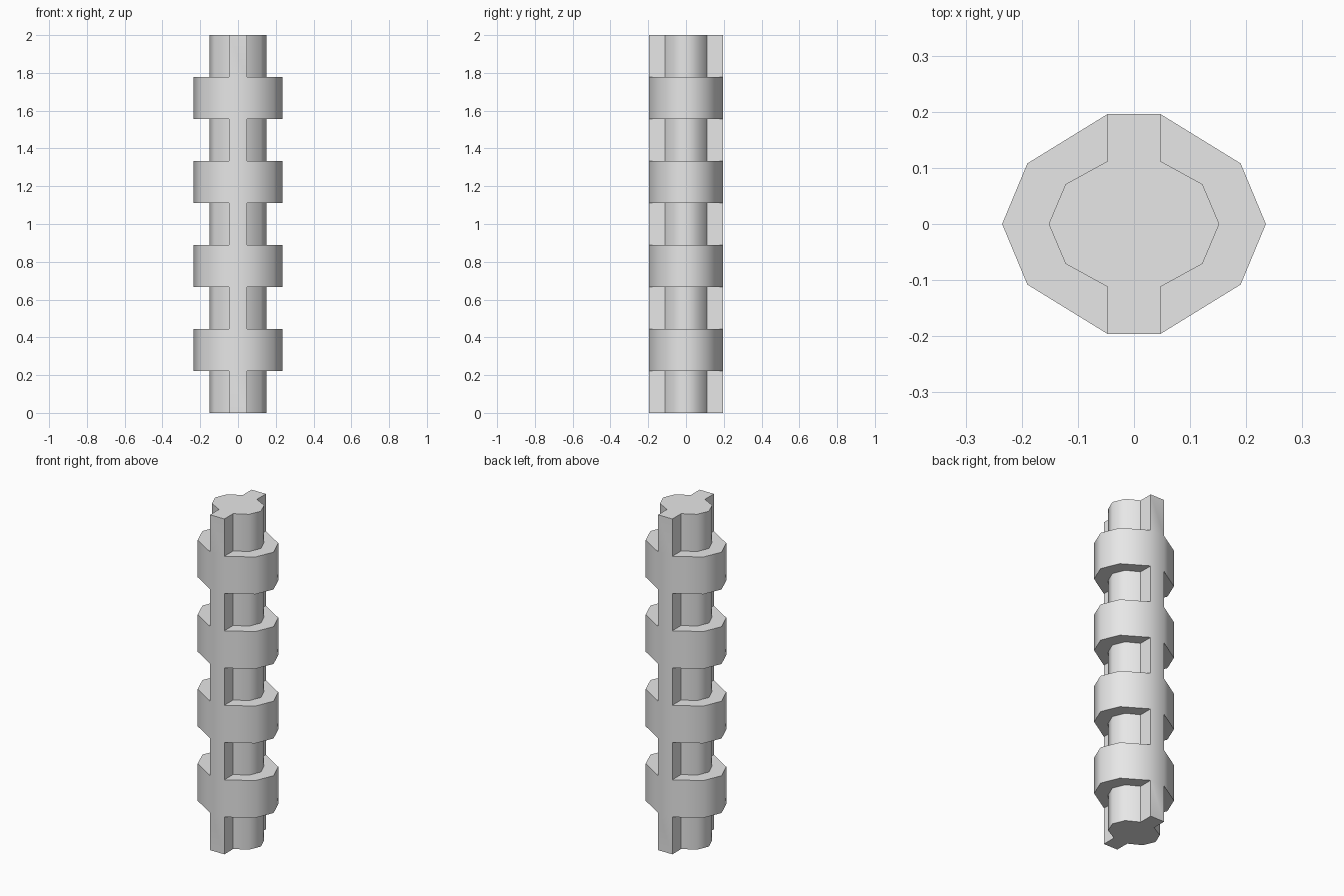
import bpy
import bmesh
import math

cube = bpy.data.objects.get("Cube")
if cube:
    bpy.data.objects.remove(cube, do_unlink=True)

HEIGHT = 2.0
LAYERS = 9

# Right half of each cross-section, running from back rib edge to front rib edge
collar = [(0.047, 0.196), (0.19, 0.108), (0.235, 0),
          (0.19, -0.108), (0.047, -0.196)]
core = [(0.047, 0.196), (0.047, 0.112), (0.122, 0.071), (0.152, 0),
        (0.122, -0.071), (0.047, -0.112), (0.047, -0.196)]


def full_loop(half):
    """Close a half profile with its half-turn copy."""
    return half + [(-x, -y) for x, y in half]


bm = bmesh.new()


def add_face(points):
    return bm.faces.new([bm.verts.new(p) for p in points])


def at_height(points, z):
    return [(x, y, z) for x, y in points]


# Side walls: plain core and wide collar alternate up the column
levels = [HEIGHT * i / LAYERS for i in range(LAYERS + 1)]
for i, (low, high) in enumerate(zip(levels, levels[1:])):
    loop = full_loop(collar if i % 2 else core)
    for a, b in zip(loop, loop[1:] + loop[:1]):
        add_face([(*a, low), (*b, low), (*b, high), (*a, high)])

# Ledges between core and collar on both sides of the ribs
ledge = collar + core[-2:0:-1]
for z in levels[1:-1]:
    for side in (1, -1):
        add_face(at_height([(x * side, y) for x, y in ledge], z))

# End caps
for z in (0, HEIGHT):
    add_face(at_height(full_loop(core), z))

bmesh.ops.remove_doubles(bm, verts=bm.verts[:], dist=0.0001)
bmesh.ops.recalc_face_normals(bm, faces=bm.faces[:])

mesh = bpy.data.meshes.new("ribbed_column")
bm.to_mesh(mesh)
bm.free()
column = bpy.data.objects.new("ribbed_column", mesh)
bpy.context.collection.objects.link(column)

# Single grey colour
grey = bpy.data.materials.new("light_grey")
grey.use_nodes = True
colour = (0.8, 0.8, 0.8, 1)
grey.diffuse_color = colour
for node in grey.node_tree.nodes:
    if node.type == "BSDF_PRINCIPLED":
        node.inputs["Base Color"].default_value = colour
mesh.materials.append(grey)

# Smooth round the collars, sharp at ledges and rib corners
bpy.ops.object.select_all(action="DESELECT")
column.select_set(True)
bpy.context.view_layer.objects.active = column
bpy.ops.object.shade_smooth_by_angle(angle=math.radians(50))
